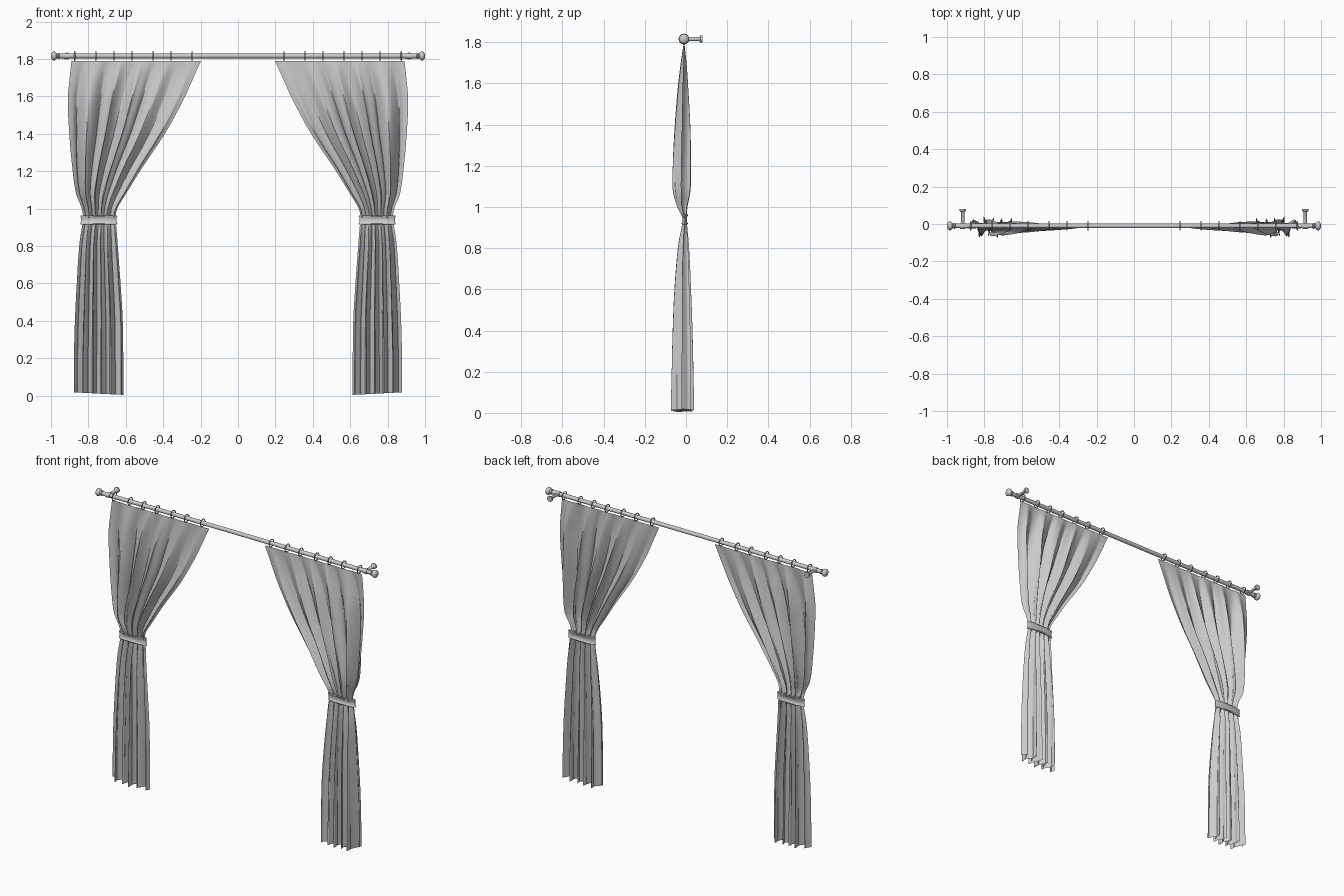
import bpy, bmesh, math
from mathutils import Matrix, Vector

if "Cube" in bpy.data.objects:
    bpy.data.objects.remove(bpy.data.objects["Cube"])

ROD_Y, ROD_Z = -0.01, 1.816


def make(name, verts, faces, angle=50):
    me = bpy.data.meshes.new(name)
    me.from_pydata(verts, [], faces)
    bm = bmesh.new()
    bm.from_mesh(me)
    bmesh.ops.recalc_face_normals(bm, faces=bm.faces)
    bm.to_mesh(me)
    bm.free()
    ob = bpy.data.objects.new(name, me)
    bpy.context.collection.objects.link(ob)
    bpy.context.view_layer.objects.active = ob
    ob.select_set(True)
    bpy.ops.object.shade_smooth_by_angle(angle=math.radians(angle))
    ob.select_set(False)
    return ob


def lathe(name, profile, origin, axis, n=20):
    """Revolve (distance, radius) pairs around an axis through origin."""
    rot = Vector((0, 0, 1)).rotation_difference(Vector(axis)).to_matrix()
    verts, faces = [], []
    for d, r in profile:
        for i in range(n):
            a = 2 * math.pi * i / n
            verts.append(Vector(origin) + rot @ Vector((r * math.cos(a), r * math.sin(a), d)))
    for j in range(len(profile) - 1):
        for i in range(n):
            k = (i + 1) % n
            faces.append((j * n + i, j * n + k, (j + 1) * n + k, (j + 1) * n + i))
    faces.append(tuple(range(n)))
    faces.append(tuple((len(profile) - 1) * n + i for i in range(n)))
    return make(name, verts, faces)


def loop_sweep(name, section, center, rx, ry, axes, n=48):
    """Sweep a closed (outward, along) section round an ellipse."""
    A, B, C = (Vector(v) for v in axes)
    m = len(section)
    verts, faces = [], []
    for i in range(n):
        a = 2 * math.pi * i / n
        for o, h in section:
            verts.append(Vector(center) + A * (rx + o) * math.cos(a)
                         + B * (ry + o) * math.sin(a) + C * h)
        for j in range(m):
            k, i2 = (j + 1) % m, (i + 1) % n
            faces.append((i * m + j, i * m + k, i2 * m + k, i2 * m + j))
    return make(name, verts, faces)


# Curtain rows: z, outer x, inner x, front y, back y
ROWS = [
    (1.79, .890, .198, -.013, -.007), (1.70, .900, .238, -.030, .006),
    (1.58, .910, .292, -.048, .017), (1.40, .902, .390, -.067, .030),
    (1.22, .886, .510, -.079, .035), (1.08, .866, .597, -.079, .032),
    (1.00, .835, .645, -.050, .012), (.94, .828, .655, -.017, .004),
    (.90, .835, .650, -.025, .008), (.80, .849, .642, -.044, .017),
    (.60, .862, .627, -.062, .027), (.40, .872, .615, -.071, .035),
    (.20, .877, .612, -.076, .040), (.0, .877, .612, -.080, .044)]


def row_at(z):
    """Smooth interpolation through the row table."""
    i = 0
    while i < len(ROWS) - 2 and z < ROWS[i + 1][0]:
        i += 1
    p1, p2 = ROWS[i], ROWS[i + 1]
    p0, p3 = ROWS[max(i - 1, 0)], ROWS[min(i + 2, len(ROWS) - 1)]
    h = p2[0] - p1[0]
    t = (z - p1[0]) / h
    out = []
    for c in range(1, 5):
        m1 = (p2[c] - p0[c]) / (p2[0] - p0[0]) * h
        m2 = (p3[c] - p1[c]) / (p3[0] - p1[0]) * h
        out.append((2*t**3 - 3*t*t + 1) * p1[c] + (t**3 - 2*t*t + t) * m1
                   + (3*t*t - 2*t**3) * p2[c] + (t**3 - t*t) * m2)
    return out


def curtain(name, s, nu=180, nz=100):
    verts, faces = [], []
    for j in range(nz + 1):
        for i in range(nu + 1):
            u, v = i / nu, j / nz
            bottom = .018 - .014 * u
            z = 1.79 + (bottom - 1.79) * v
            xo, xi, yf, yb = row_at(z)
            amp = (yb - yf) / 2
            up = min(max((z - .85) / .2, 0), 1)
            # pleats: wide at both edges, tight in the middle
            ph = 2 * math.pi * (5 * u - .13 * math.sin(2 * math.pi * u)) - .3
            fade = (1 - .6 * u) * up + (1 - .2 * u) * (1 - up)
            edge = min(1, 8 * u + .25, 8 * (1 - u) + .25)
            wave = .87 * math.sin(ph) + .13 * math.sin(2.4 * ph + 1 + z)
            y = (yf + yb) / 2 + amp * fade * edge * wave
            x = xo + (xi - xo) * u - .16 * amp * edge * math.sin(2 * ph)
            x = max(min(x, xo), xi)
            verts.append((s * x, y, z))
    for j in range(nz):
        for i in range(nu):
            a = j * (nu + 1) + i
            faces.append((a, a + 1, a + nu + 2, a + nu + 1))
    return make(name, verts, faces, 70)


# Rod
lathe("rod", [(-.97, .0125), (.97, .0125)], (0, ROD_Y, ROD_Z), (1, 0, 0))

FINIAL = [(0, .012), (.002, .016), (.008, .016), (.010, .011), (.014, .011), (.017, .017),
          (.024, .023), (.032, .024), (.039, .020), (.043, .012), (.045, .003)]
RING_X = [.245, .358, .455, .567, .663, .76, .873]
circle = [(.003 * math.cos(k * math.pi / 4), .003 * math.sin(k * math.pi / 4)) for k in range(8)]
# Tie section: flat strap with a bead along each edge
BAND = [(0, -.024), (.005, -.024), (.007, -.020), (.005, -.016), (.003, -.014), (.003, .014),
        (.005, .016), (.007, .020), (.005, .024), (0, .024)]

for side, s in (("left", -1), ("right", 1)):
    # Finial and wall bracket
    lathe(side + "_finial", FINIAL, (s * .955, ROD_Y, ROD_Z), (s, 0, 0))
    bx = s * .915
    lathe(side + "_bracket_collar", [(-.014, .013), (-.014, .016), (.014, .016), (.014, .013)],
          (bx, ROD_Y, ROD_Z), (1, 0, 0))
    lathe(side + "_bracket", [(0, .009), (.072, .009), (.078, .014), (.080, .018),
                              (.090, .018)], (bx, ROD_Y, ROD_Z), (0, 1, 0))
    # Curtain, tie and rings
    curtain(side + "_curtain", s)
    loop_sweep(side + "_tieback", BAND, (s * .744, -.006, .94), .092, .009,
               ((1, 0, 0), (0, 1, 0), (0, 0, 1)))
    for k, x in enumerate(RING_X):
        loop_sweep(f"{side}_ring_{k + 1}", circle, (s * x, ROD_Y, ROD_Z), .023, .023,
                   ((0, 1, 0), (0, 0, 1), (1, 0, 0)), 24)
